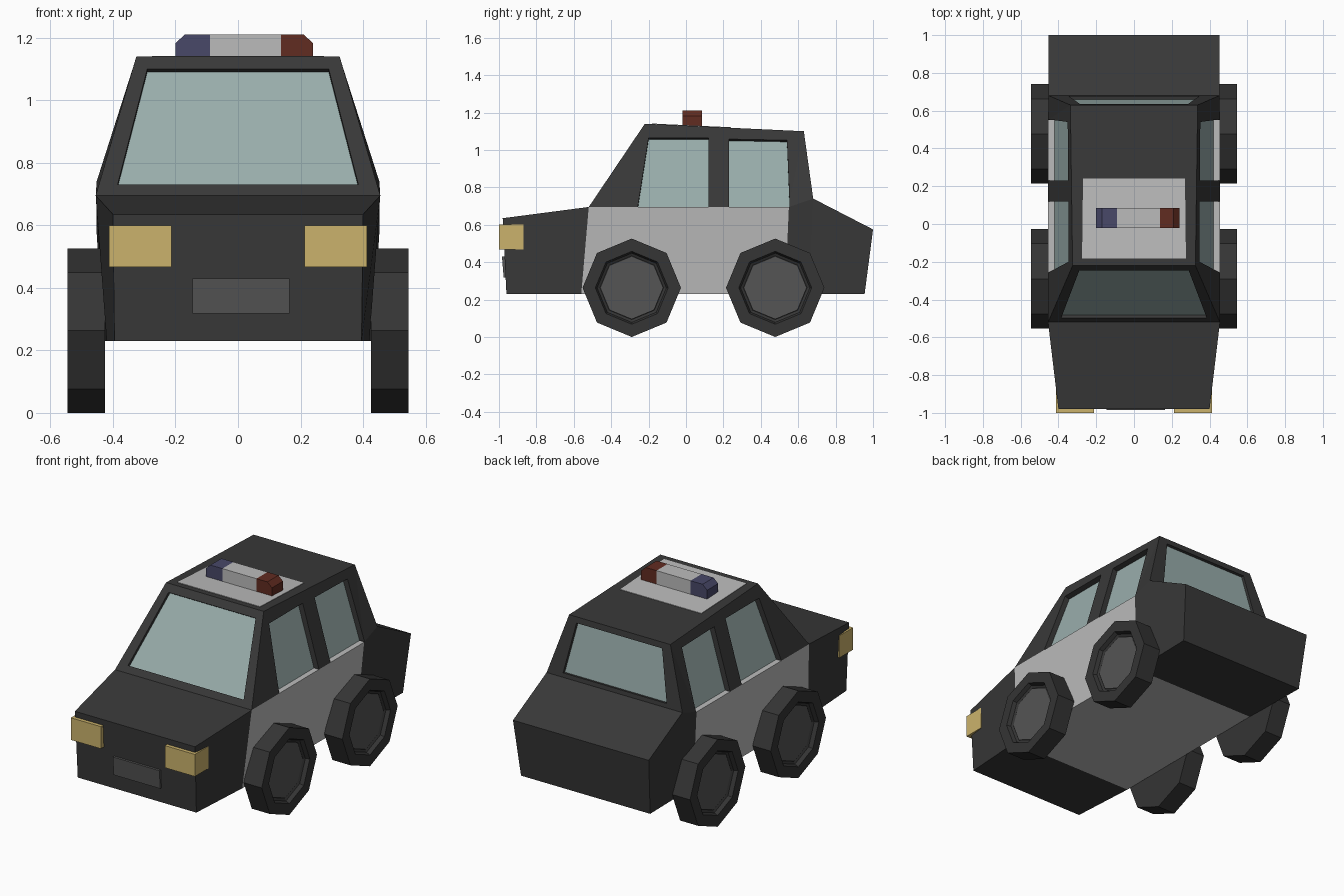
import bpy, bmesh, math
from mathutils import Vector, Matrix

if "Cube" in bpy.data.objects:
    bpy.data.objects.remove(bpy.data.objects["Cube"])


def material(name, r, g, b):
    m = bpy.data.materials.new(name)
    m.diffuse_color = (r, g, b, 1)
    m.use_nodes = True
    m.node_tree.nodes["Principled BSDF"].inputs["Base Color"].default_value = m.diffuse_color
    return m


BLACK = material("black_paint", .04, .04, .04)
WHITE = material("white_paint", .5, .5, .5)
GLASS = material("glass", .32, .42, .41)
GOLD = material("lamp_yellow", .6, .45, .15)
TYRE = material("rubber", .035, .035, .035)
HUB = material("hub_grey", .09, .09, .09)
BLUE = material("blue_lens", .065, .065, .14)
RED = material("red_lens", .12, .025, .015)


def build(name, verts, faces, *mats):
    bm = bmesh.new()
    vs = [bm.verts.new(v) for v in verts]
    for f in faces:
        bm.faces.new([vs[i] for i in f])
    bmesh.ops.recalc_face_normals(bm, faces=bm.faces)
    me = bpy.data.meshes.new(name)
    bm.to_mesh(me)
    bm.free()
    for m in mats:
        me.materials.append(m)
    ob = bpy.data.objects.new(name, me)
    bpy.context.collection.objects.link(ob)
    return ob


def loft(name, rings, *mats):
    """Closed solid through a list of equal-length rings."""
    n = len(rings[0])
    faces = [[k * n + i, k * n + (i + 1) % n, (k + 1) * n + (i + 1) % n, (k + 1) * n + i]
             for k in range(len(rings) - 1) for i in range(n)]
    faces += [list(range(n))[::-1], list(range((len(rings) - 1) * n, len(rings) * n))]
    return build(name, [v for r in rings for v in r], faces, *mats)


def prism(name, poly, a, b, mat):
    """Polygon swept between two offset vectors."""
    return loft(name, [[Vector(p) + Vector(o) for p in poly] for o in (a, b)], mat)


def box(name, x, y, z, mat):
    poly = [(x[0], y[0], z[0]), (x[1], y[0], z[0]), (x[1], y[0], z[1]), (x[0], y[0], z[1])]
    return prism(name, poly, (0, 0, 0), (0, y[1] - y[0], 0), mat)


# Lower body: stations of (bottom y, bottom half width, top y, top z, top half width)
stations = [(-.96, .395, -.98, .635, .4), (-.56, .42, -.52, .695, .455),
            (.53, .42, .55, .695, .455), (.66, .425, .68, .74, .452),
            (.955, .43, 1.0, .575, .452)]
body = loft("lower_body", [[(-b, yb, .23), (b, yb, .23), (t, yt, zt), (-t, yt, zt)]
                           for yb, b, yt, zt, t in stations], BLACK, WHITE)
for p in body.data.polygons[4:8]:      # door section is white
    p.material_index = 1

# Cabin
half = [(.455, -.52, .695), (.325, -.22, 1.14), (.337, .63, 1.10), (.452, .68, .74), (.455, .55, .695)]
cabin = build("cabin", half + [(-x, y, z) for x, y, z in half],
              [(0, 1, 6, 5), (1, 2, 7, 6), (2, 3, 8, 7), (3, 4, 9, 8), (4, 0, 5, 9),
               (0, 1, 2, 4), (5, 6, 7, 9), (2, 3, 4), (7, 8, 9)], BLACK)

# Windows: recess cut into the cabin with a glass pane at its floor
cutters = []


def window(name, poly, normal, depth):
    n = Vector(normal).normalized()
    cut = prism(name + "_cutter", poly, n * .03, -n * depth, BLACK)
    cut.hide_render = True
    mod = cabin.modifiers.new(name, 'BOOLEAN')
    mod.operation, mod.solver, mod.object = 'DIFFERENCE', 'EXACT', cut
    cutters.append(cut)
    prism(name, poly, -n * (depth + .002), -n * (depth - .003), GLASS)


def shield(z):
    return -.52 + (z - .695) * .30 / .445


def rear(z):
    return .68 - (z - .74) * .05 / .36


def flank(z):
    return .455 - (z - .695) * .13 / .445


window("windshield", [(-.385, shield(.73), .73), (.385, shield(.73), .73),
                      (.29, shield(1.1), 1.1), (-.29, shield(1.1), 1.1)], (0, -.445, .30), .02)
window("rear_window", [(-.345, rear(.765), .765), (.345, rear(.765), .765),
                       (.285, rear(1.065), 1.065), (-.285, rear(1.065), 1.065)], (0, .36, .05), .02)
panes = {"front": [(-.26, .68), (.12, .68), (.12, 1.065), (-.2, 1.065)],
         "rear": [(.23, .68), (.555, .68), (.54, 1.052), (.23, 1.058)]}
for s, side in ((1, "right"), (-1, "left")):
    for end, pts in panes.items():
        window(f"{side}_{end}_window", [(s * flank(z), y, z) for y, z in pts],
               (s * .445, 0, .13), .035)
deps = bpy.context.evaluated_depsgraph_get()
cut_mesh = bpy.data.meshes.new_from_object(cabin.evaluated_get(deps))
cabin.modifiers.clear()
cabin.data = cut_mesh
for c in cutters:
    bpy.data.objects.remove(c)

# Headlights and front plate
for s, side in ((1, "right"), (-1, "left")):
    box(side + "_headlight", sorted((s * .213, s * .413)), (-1.0, -.87), (.467, .6), GOLD)
prism("front_plate", [(-.145, -.975, .318), (.165, -.975, .318), (.165, -.984, .43), (-.145, -.984, .43)],
      (0, 0, 0), (0, .04, 0), HUB)

# Roof panel
def roof(y):
    return 1.14 - (y + .22) * .04 / .85


prism("roof_panel", [(-.275, -.183, roof(-.183)), (.275, -.183, roof(-.183)),
                     (.27, .24, roof(.24)), (-.27, .24, roof(.24))], (0, 0, -.004), (0, 0, .003), WHITE)

# Light bar with chamfered ends
for name, prof, mat in (
        ("blue_light", [(-.2, 1.12), (-.09, 1.12), (-.09, 1.21), (-.17, 1.21), (-.2, 1.182)], BLUE),
        ("light_bar_centre", [(-.09, 1.12), (.137, 1.12), (.137, 1.21), (-.09, 1.21)], WHITE),
        ("red_light", [(.137, 1.12), (.24, 1.12), (.24, 1.182), (.21, 1.21), (.137, 1.21)], RED)):
    prism(name, [(x, -.02, z) for x, z in prof], (0, 0, 0), (0, .105, 0), mat)


# Wheels: eight-sided tyre with a recessed hub
def octagon(x, y, r):
    return [(x, y + r * math.sin(i * math.pi / 4), .263 + r * math.cos(i * math.pi / 4)) for i in range(8)]


for s, side in ((1, "right"), (-1, "left")):
    for y, end in ((-.29, "front"), (.477, "rear")):
        wheel = loft(f"{side}_{end}_wheel",
                     [octagon(s * x, y, r) for x, r in
                      ((.425, .263), (.545, .263), (.545, .195), (.522, .185), (.515, .17), (.518, .165))],
                     TYRE, HUB)
        wheel.data.polygons[len(wheel.data.polygons) - 1].material_index = 1
